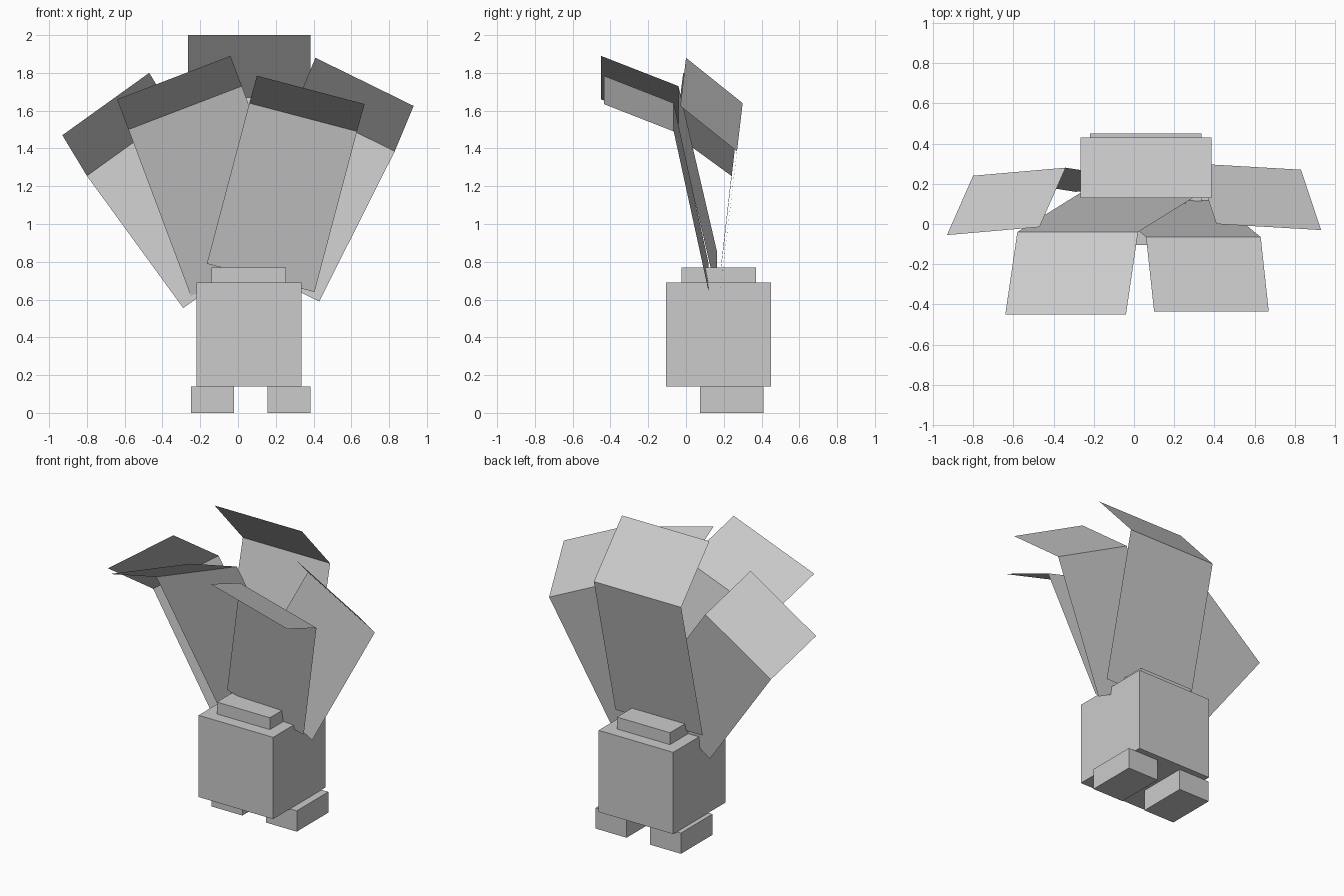
import bpy
import bmesh
from mathutils import Vector

cube = bpy.data.objects.get("Cube")
if cube:
    bpy.data.objects.remove(cube, do_unlink=True)

grey = bpy.data.materials.new("plain_grey")
grey.use_nodes = True
grey.diffuse_color = (0.6, 0.6, 0.6, 1)
grey.node_tree.nodes["Principled BSDF"].inputs["Base Color"].default_value = (0.6, 0.6, 0.6, 1)


def finish(name, bm):
    """Turn a bmesh into a named, flat-shaded object."""
    mesh = bpy.data.meshes.new(name)
    bm.to_mesh(mesh)
    bm.free()
    mesh.materials.append(grey)
    obj = bpy.data.objects.new(name, mesh)
    bpy.context.collection.objects.link(obj)
    return obj


def box(name, low, high):
    low, high = Vector(low), Vector(high)
    bm = bmesh.new()
    bmesh.ops.create_cube(bm, size=1)
    bmesh.ops.scale(bm, vec=high - low, verts=bm.verts)
    bmesh.ops.translate(bm, vec=(low + high) / 2, verts=bm.verts)
    finish(name, bm)


def petal(name, left, right, stem, tip):
    """Thin sheet folded along the left-right crease: long stem below, short tip above."""
    bm = bmesh.new()
    rows = []
    for offset in (stem, (0, 0, 0), tip):
        rows.append([bm.verts.new(Vector(p) + Vector(offset)) for p in (left, right)])
    for (a, b), (c, d) in zip(rows, rows[1:]):
        bm.faces.new((a, b, d, c))
    finish(name, bm)


# Body, raised lid and feet
box("body", (-0.22, -0.105, 0.14), (0.335, 0.45, 0.69))
box("lid", (-0.14, -0.025, 0.69), (0.255, 0.37, 0.77))
for side, x in (("right", -0.25), ("left", 0.155)):
    box(side + "_foot", (x, 0.075, 0), (x + 0.23, 0.41, 0.14))

# Fan of folded petals: crease ends, stem direction, tip direction
petal("back_petal", (-0.265, 0.43, 1.67), (0.385, 0.43, 1.67),
      (0, -0.23, -0.95), (0, -0.3, 0.33))
petal("back_left_petal", (0.31, 0.3, 1.64), (0.83, 0.27, 1.385),
      (-0.4, -0.095, -0.795), (0.1, -0.3, 0.24))
petal("back_right_petal", (-0.8, 0.24, 1.255), (-0.34, 0.28, 1.585),
      (0.51, -0.08, -0.7), (-0.13, -0.295, 0.215))
petal("front_right_petal", (-0.58, -0.04, 1.5), (0.02, -0.04, 1.73),
      (0.33, 0.205, -0.88), (-0.06, -0.41, 0.16))
petal("front_left_petal", (0.06, -0.065, 1.64), (0.63, -0.065, 1.49),
      (-0.225, 0.185, -0.85), (0.04, -0.37, 0.145))
